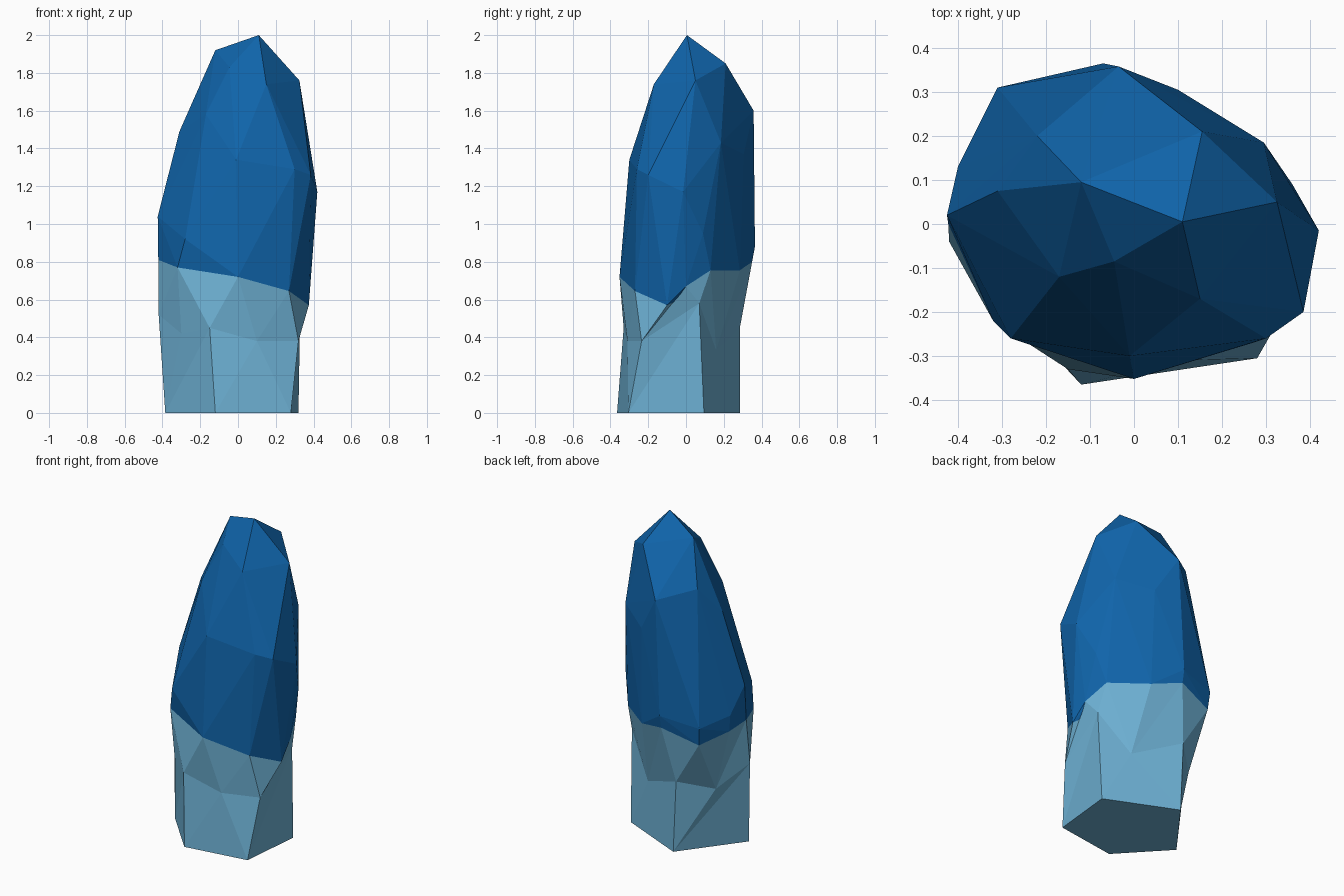
import bpy, bmesh, math

if "Cube" in bpy.data.objects:
    bpy.data.objects.remove(bpy.data.objects["Cube"])


def material(name, rgb):
    m = bpy.data.materials.new(name)
    m.diffuse_color = (*rgb, 1)
    m.use_nodes = True
    m.node_tree.nodes["Principled BSDF"].inputs["Base Color"].default_value = m.diffuse_color
    return m


def finish(bm, name, mat):
    bmesh.ops.recalc_face_normals(bm, faces=bm.faces[:])
    me = bpy.data.meshes.new(name)
    bm.to_mesh(me)
    bm.free()
    me.materials.append(mat)
    bpy.context.collection.objects.link(bpy.data.objects.new(name, me))


def angle(v):
    return math.atan2(v.co.y, v.co.x)


def add_ring(bm, pts):
    return sorted((bm.verts.new(p) for p in pts), key=angle)


def zip_rings(bm, a, b):
    """Triangulate between two rings of different counts, walking round by angle."""
    na, nb, i, j = len(a), len(b), 0, 0
    ang = lambda r, k: angle(r[k % len(r)]) + 2 * math.pi * (k // len(r))
    while i < na or j < nb:
        va, vb = a[i % na], b[j % nb]
        if j >= nb or (i < na and ang(a, i + 1) <= ang(b, j + 1)):
            i += 1
            bm.faces.new((va, a[i % na], vb))
        else:
            j += 1
            bm.faces.new((va, b[j % nb], vb))


base = [(-.12, -.365, 0), (.28, -.305, 0), (.32, .095, 0), (-.11, .285, 0), (-.385, -.08, 0)]

waist = [(-.15, -.33, .45), (.10, -.31, .38), (.32, -.235, .38), (.33, .07, .58),
         (.155, .16, .33), (-.13, .285, .45), (-.30, .13, .39), (-.42, -.04, .52),
         (-.30, -.20, .42)]

seam = [(-.32, -.22, .77), (0, -.352, .72), (.27, -.27, .645), (.375, -.10, .57),
        (.365, 0, .67), (.315, .13, .755), (.11, .285, .755), (-.07, .35, .80),
        (-.30, .30, .73), (-.395, .13, .78), (-.422, 0, .81)]

crown = [(-.28, -.26, .92), (-.425, .02, 1.04), (-.40, .13, .88), (-.31, .31, .84),
         (-.07, .365, .88), (.36, .09, .95), (.42, -.015, 1.17), (.385, -.20, 1.26),
         (.30, -.26, 1.29), (-.01, -.30, 1.34), (-.17, -.12, 1.58), (-.31, .075, 1.49),
         (-.22, .20, 1.66), (-.035, .358, 1.60), (.10, .305, 1.37), (.295, .185, 1.43),
         (.325, .05, 1.76), (.15, -.17, 1.74), (-.045, -.085, 1.83), (-.12, .095, 1.92),
         (.155, .21, 1.85), (.11, .005, 2.0)]

# Lower pale stone: pentagon base rising to the uneven seam
bm = bmesh.new()
r0, r1, r2 = (add_ring(bm, r) for r in (base, waist, seam))
bm.faces.new(r0)
zip_rings(bm, r0, r1)
zip_rings(bm, r1, r2)
finish(bm, "lower_stone", material("pale blue", (.155, .44, .66)))

# Upper dark stone: faceted hull from the seam to the peak
bm = bmesh.new()
for p in seam + crown:
    bm.verts.new(p)
bmesh.ops.convex_hull(bm, input=bm.verts[:])
bmesh.ops.delete(bm, geom=[v for v in bm.verts if not v.link_faces], context='VERTS')
finish(bm, "upper_stone", material("deep blue", (.005, .127, .40)))
